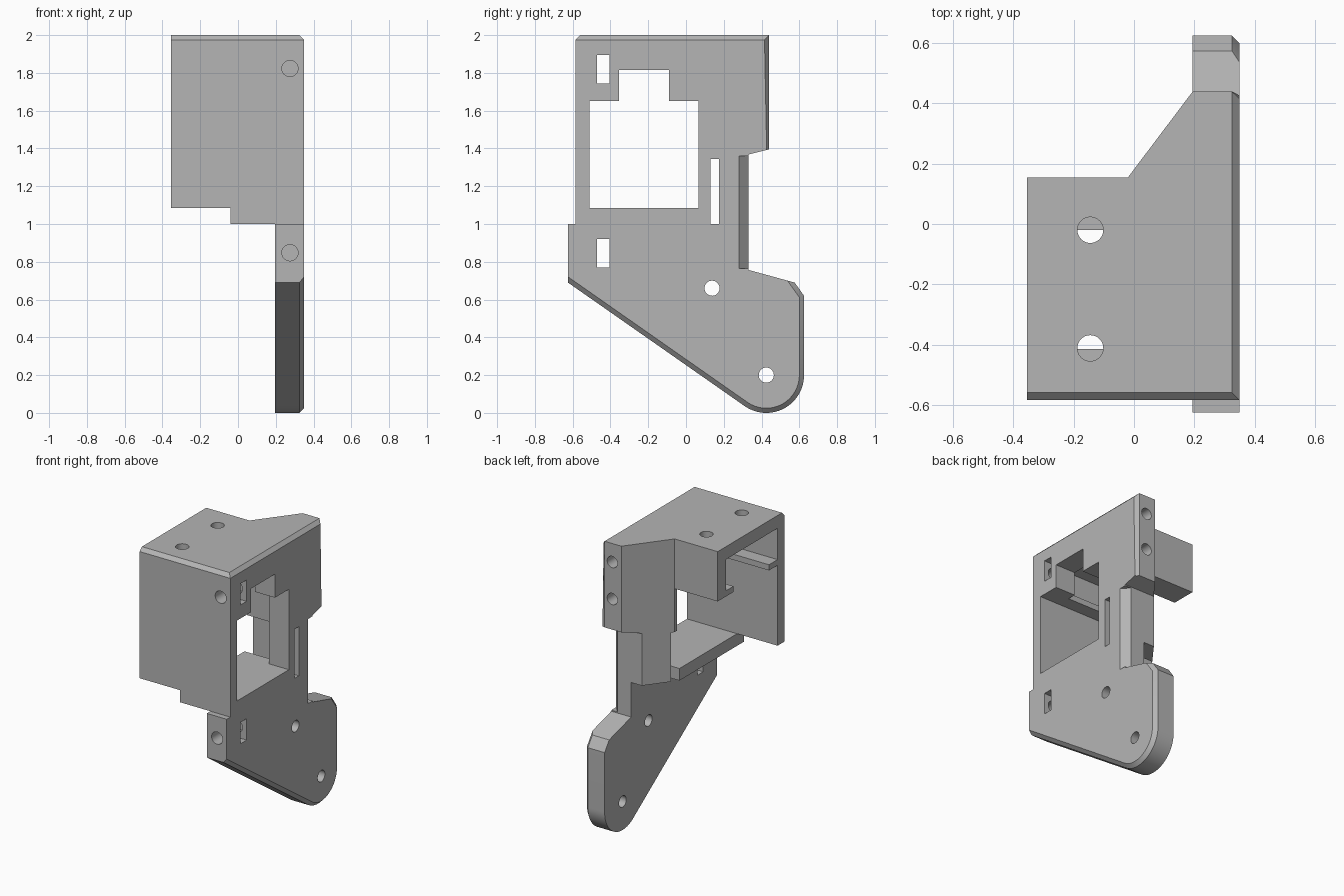
import bpy, bmesh
from math import cos, sin, radians, pi
from mathutils import Vector

cube = bpy.data.objects.get("Cube")
if cube:
    bpy.data.objects.remove(cube, do_unlink=True)

grey = bpy.data.materials.new("plain grey")
grey.use_nodes = True
grey.diffuse_color = (0.46, 0.46, 0.46, 1)
grey.node_tree.nodes["Principled BSDF"].inputs["Base Color"].default_value = grey.diffuse_color


def prism(name, axis, outline, lo, hi, bevel_rule=None, bevel=0.025):
    """Extrude a 2D outline along an axis; the outline uses the other two axes in order."""
    def place(a, b, c):
        return {"x": (c, a, b), "y": (a, c, b), "z": (a, b, c)}[axis]
    bm = bmesh.new()
    face = bm.faces.new([bm.verts.new(place(a, b, lo)) for a, b in outline])
    grown = bmesh.ops.extrude_face_region(bm, geom=[face])["geom"]
    moved = [v for v in grown if isinstance(v, bmesh.types.BMVert)]
    bmesh.ops.translate(bm, verts=moved, vec=Vector(place(0, 0, hi - lo)))
    bmesh.ops.recalc_face_normals(bm, faces=bm.faces)
    if bevel_rule:
        edges = [e for e in bm.edges if bevel_rule(*[v.co for v in e.verts])]
        bmesh.ops.bevel(bm, geom=edges, offset=bevel, segments=1, profile=0.5, affect="EDGES")
    mesh = bpy.data.meshes.new(name)
    bm.to_mesh(mesh)
    bm.free()
    mesh.materials.append(grey)
    obj = bpy.data.objects.new(name, mesh)
    bpy.context.collection.objects.link(obj)
    return obj


def rect(a0, a1, b0, b1):
    return [(a0, b0), (a1, b0), (a1, b1), (a0, b1)]


def circle(a, b, r, n=32):
    return [(a + r * cos(2 * pi * i / n), b + r * sin(2 * pi * i / n)) for i in range(n)]


def combine(target, tool, operation):
    mod = target.modifiers.new(tool.name, "BOOLEAN")
    mod.operation, mod.solver, mod.object = operation, "EXACT", tool
    bpy.context.view_layer.objects.active = target
    bpy.ops.object.modifier_apply(modifier=mod.name)
    bpy.data.objects.remove(tool, do_unlink=True)


# Main measures
IN, OUT = 0.195, 0.35          # side plate faces
LEFT, FRONT = -0.355, -0.585   # housing limits
POCKET_F, POCKET_B = -0.51, 0.065

# Side plate with the rounded foot, chamfered on its outer rim
foot = [(0.425 + 0.2 * cos(radians(-a)), 0.2 + 0.2 * sin(radians(-a))) for a in range(0, 126, 5)]
side = [(FRONT, 2), (0.44, 2), (0.44, 0.727), (0.575, 0.69), (0.625, 0.62)] + foot
side += [(-0.625, 0.69), (-0.625, 1), (FRONT, 1)]


def outer_rim(p, q):
    if min(p.x, q.x) < OUT - 0.001:
        return False
    mid = (p + q) / 2
    upper_back = abs(p.y - 0.44) < 0.001 and abs(q.y - 0.44) < 0.001
    return upper_back or mid.y > 0.58 or (mid.z < 0.6)


bracket = prism("bracket", "x", side, IN, OUT, outer_rim)

# Housing roof, front wall, floor shelf and slanted back web
roof = [(LEFT, FRONT), (OUT - 0.05, FRONT), (OUT - 0.05, 0.44), (IN, 0.44), (-0.02, 0.155), (LEFT, 0.155)]
wall = [(LEFT, 2), (OUT, 2), (OUT, 1), (-0.04, 1), (-0.04, 1.085), (LEFT, 1.085)]
web = [(-0.02, 0.13), (IN + 0.05, 0.13), (IN + 0.05, 0.44), (IN, 0.44), (-0.02, 0.155)]
for part in (
    prism("roof", "z", roof, 1.65, 2),
    prism("front_wall", "y", wall, FRONT, POCKET_F),
    prism("floor_shelf", "z", rect(-0.04, IN + 0.05, FRONT, 0.13), 1, 1.085),
    prism("back_web", "z", web, 1, 1.8),
):
    combine(bracket, part, "UNION")

# Openings
window = [(POCKET_F, 1.085), (POCKET_B, 1.085), (POCKET_B, 1.65), (-0.09, 1.65),
          (-0.09, 1.815), (-0.355, 1.815), (-0.355, 1.65), (POCKET_F, 1.65)]
notch = [(0.33, 0.757), (0.33, 1.3675), (0.5, 1.41), (0.5, 0.73), (0.44, 0.727)]
notch_chamfer = [(OUT + 0.01, 0.27), (0.30, 0.33), (0.29, 0.34), (OUT + 0.01, 0.34)]
cutters = [
    prism("rail_pocket", "x", rect(POCKET_F, POCKET_B, 1.69, 1.91), -0.5, IN),
    prism("rail_slot", "x", rect(-0.415, -0.02, 1.6, 1.75), -0.5, IN),
    prism("side_window", "x", window, 0.15, 0.5),
    prism("back_notch", "x", notch, -0.2, 0.5),
    prism("notch_chamfer", "z", notch_chamfer, 0.765, 1.36),
    prism("long_slit", "x", rect(0.13, 0.175, 1, 1.345), -0.2, 0.5),
    # Chamfers along the top front and top side edges
    prism("front_chamfer", "x", [(FRONT - 0.05, 1.925), (FRONT + 0.075, 2.05), (FRONT - 0.05, 2.05)], -0.6, 0.6),
    prism("side_chamfer", "y", [(OUT + 0.05, 1.925), (OUT - 0.075, 2.05), (OUT + 0.05, 2.05)], -0.8, 0.8),
]
# Nut slots with their front screw holes
for z in (1.82, 0.845):
    cutters.append(prism("nut_slot", "x", rect(-0.47, -0.405, z - 0.075, z + 0.075), 0.15, 0.5))
    cutters.append(prism("front_hole", "y", circle(0.275, z + 0.003, 0.043), -0.8, -0.36))
# Screw holes in the back edge, roof and foot
for z in (1.87, 1.61):
    cutters.append(prism("back_hole", "y", circle(0.265, z, 0.04), 0.2, 0.6))
for y in (-0.02, -0.412):
    cutters.append(prism("roof_hole", "z", circle(-0.145, y, 0.043), 1.85, 2.1))
for y, z in ((0.138, 0.66), (0.425, 0.2)):
    cutters.append(prism("pivot_hole", "x", circle(y, z, 0.04), 0.1, 0.5))
for cutter in cutters:
    combine(bracket, cutter, "DIFFERENCE")

# Smooth round surfaces, crisp edges
bpy.ops.object.select_all(action="DESELECT")
bracket.select_set(True)
bpy.context.view_layer.objects.active = bracket
bpy.ops.object.shade_smooth_by_angle(angle=radians(25))
